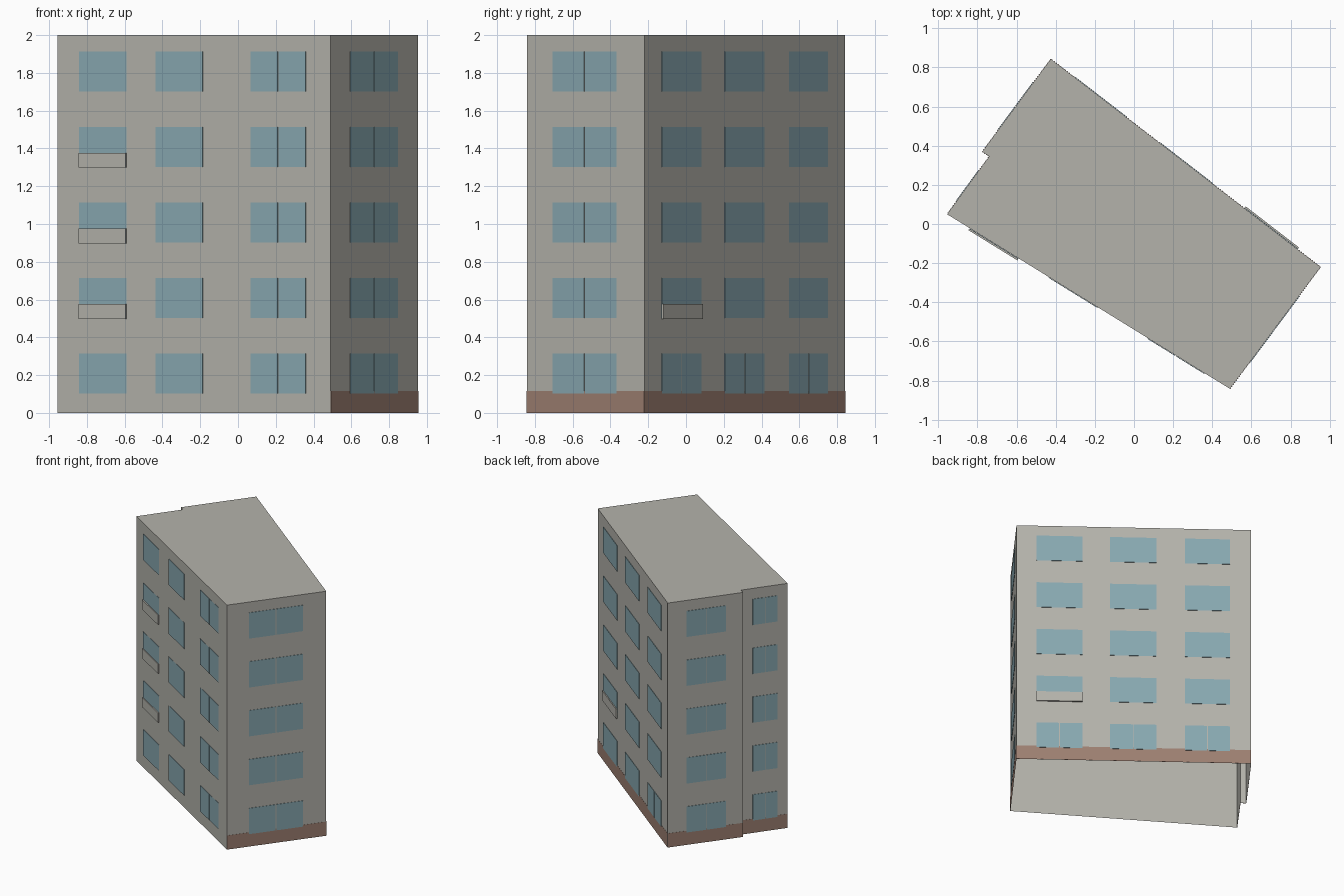
import bpy
import bmesh
from mathutils import Vector

cube = bpy.data.objects.get("Cube")
if cube:
    bpy.data.objects.remove(cube, do_unlink=True)


def material(name, rgb):
    m = bpy.data.materials.new(name)
    m.use_nodes = True
    m.diffuse_color = (*rgb, 1)
    m.node_tree.nodes["Principled BSDF"].inputs["Base Color"].default_value = (*rgb, 1)
    return m


WALL = material("warm_grey_wall", (0.456, 0.448, 0.407))
GLASS = material("blue_grey_glass", (0.246, 0.390, 0.435))
PLINTH = material("brown_plinth", (0.337, 0.212, 0.165))

HEIGHT = 2.0
PLINTH_TOP = 0.115
ROWS = [0.102 + 0.4 * i for i in range(5)]
WINDOW_HEIGHT = 0.212
MULLION = 0.006

# Footprint corners, counter-clockwise from the left corner
FOOTPRINT = [Vector(p) for p in (
    (-0.955, 0.05), (0.49, -0.842), (0.953, -0.22),
    (-0.425, 0.843), (-0.775, 0.37), (-0.74, 0.345))]
FRONT, RIGHT_END, BACK, LEFT_END, STEP, LEFT_BAY = range(6)


def finish(bm, name, mat):
    mesh = bpy.data.meshes.new(name)
    bm.to_mesh(mesh)
    bm.free()
    mesh.materials.append(mat)
    obj = bpy.data.objects.new(name, mesh)
    bpy.context.collection.objects.link(obj)
    return obj


def add_plate(bm, wall, t0, t1, z0, z1, depth, gap=0.001):
    """Box on a wall, between fractions t0 and t1 of the wall's length."""
    a, b = FOOTPRINT[wall], FOOTPRINT[(wall + 1) % len(FOOTPRINT)]
    d = b - a
    out = Vector((d.y, -d.x)).normalized()
    p, q = a + d * t0, a + d * t1
    inner, outer = out * gap, out * depth
    base = [bm.verts.new((*c, z0)) for c in (p + outer, q + outer, q + inner, p + inner)]
    top = [bm.verts.new((v.co.x, v.co.y, z1)) for v in base]
    bm.faces.new(base[::-1])
    bm.faces.new(top)
    for i in range(4):
        j = (i + 1) % 4
        bm.faces.new((base[i], base[j], top[j], top[i]))


def add_window(bm, wall, t0, t1, z0, split):
    z1 = z0 + WINDOW_HEIGHT
    if not split:
        add_plate(bm, wall, t0, t1, z0, z1, 0.004)
        return
    length = (FOOTPRINT[(wall + 1) % len(FOOTPRINT)] - FOOTPRINT[wall]).length
    mid, half = (t0 + t1) / 2, MULLION / 2 / length
    add_plate(bm, wall, t0, mid - half, z0, z1, 0.004)
    add_plate(bm, wall, mid + half, t1, z0, z1, 0.004)


# Building shell: walls and flat roof, open underneath
bm = bmesh.new()
low = [bm.verts.new((p.x, p.y, 0)) for p in FOOTPRINT]
high = [bm.verts.new((p.x, p.y, HEIGHT)) for p in FOOTPRINT]
for i in range(len(low)):
    j = (i + 1) % len(low)
    bm.faces.new((low[i], low[j], high[j], high[i]))
bm.faces.new(high)
finish(bm, "building_shell", WALL)

# Brown plinth on every wall but the front
bm = bmesh.new()
for wall in (RIGHT_END, BACK, LEFT_END, STEP, LEFT_BAY):
    add_plate(bm, wall, 0, 1, 0, PLINTH_TOP, 0.002)
finish(bm, "plinth", PLINTH)

# Window columns: wall, start, end, rows that have a split pane
ALL, NONE, GROUND = range(5), (), (0,)
COLUMNS = {
    "front_left_windows": (FRONT, 0.08, 0.253, NONE),
    "front_middle_windows": (FRONT, 0.36, 0.533, NONE),
    "front_right_windows": (FRONT, 0.709, 0.91, ALL),
    "right_end_windows": (RIGHT_END, 0.22, 0.765, ALL),
    "back_right_windows": (BACK, 0.085, 0.282, GROUND),
    "back_middle_windows": (BACK, 0.399, 0.596, GROUND),
    "back_left_windows": (BACK, 0.718, 0.911, GROUND),
    "left_end_windows": (LEFT_END, 0.25, 0.77, ALL),
    "left_bay_windows": (LEFT_BAY, 0.25, 0.78, ALL),
}
for name, (wall, t0, t1, split_rows) in COLUMNS.items():
    bm = bmesh.new()
    for row, z in enumerate(ROWS):
        add_window(bm, wall, t0, t1, z, row in split_rows)
    finish(bm, name, GLASS)

# Shallow balcony fronts covering the lower part of some windows
for name, rows in (("front_left_windows", (1, 2, 3)), ("back_right_windows", (1,))):
    wall, t0, t1, _ = COLUMNS[name]
    bm = bmesh.new()
    for row in rows:
        add_plate(bm, wall, t0, t1, ROWS[row] - 0.004, ROWS[row] + 0.075, 0.012)
    finish(bm, name.replace("windows", "balconies"), WALL)
